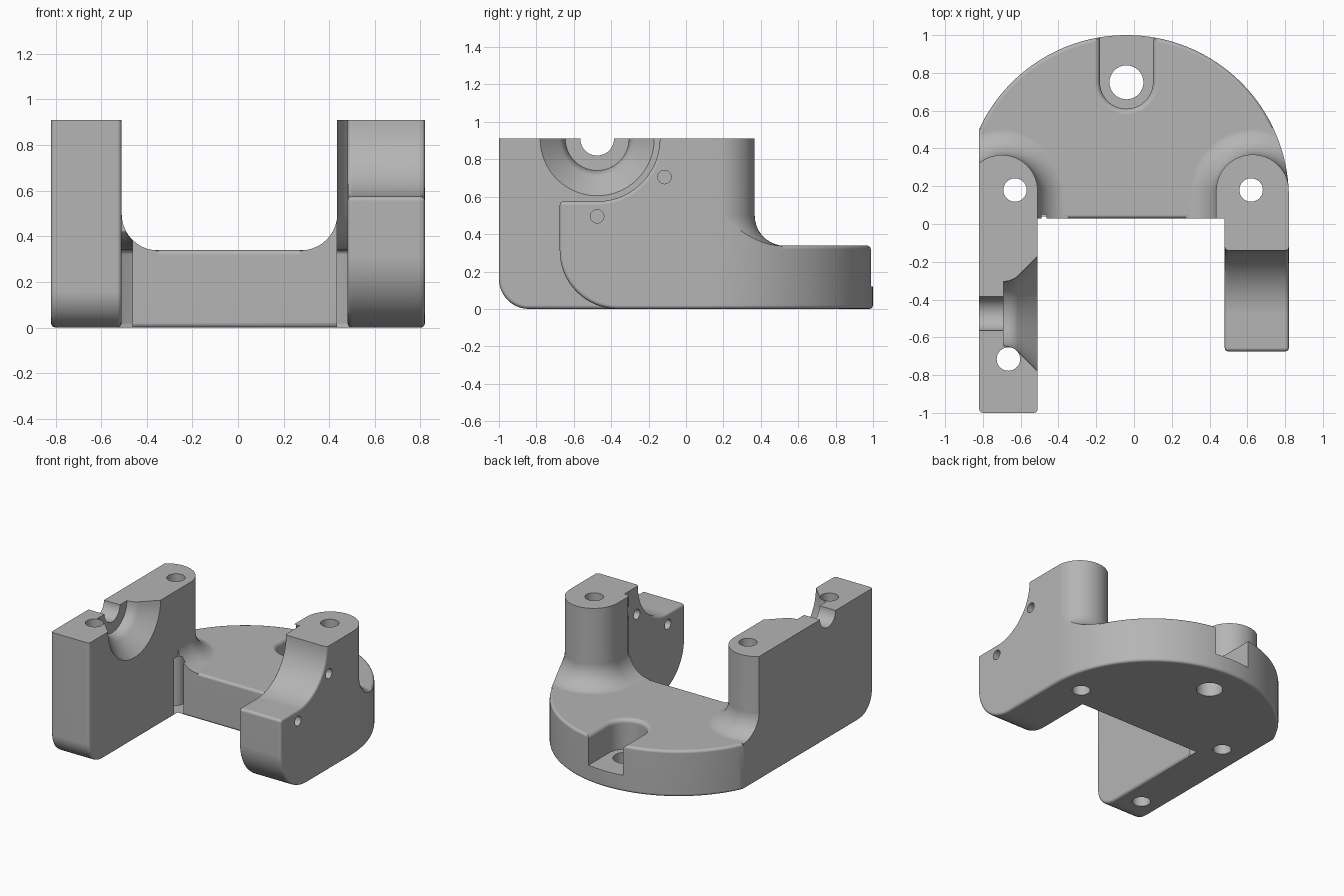
import bpy, bmesh
from math import sin, cos, pi, acos, radians

if "Cube" in bpy.data.objects:
    bpy.data.objects.remove(bpy.data.objects["Cube"], do_unlink=True)

TOP, DECK, EDGE = 0.91, 0.34, 0.02
WALL_IN, SIDE, FRONT = -0.51, 0.82, 0.03
AXIS_Y = -0.475                      # shared axis of the conical seat and the arm curve

grey = bpy.data.materials.new("machined_grey")
grey.use_nodes = True
grey.diffuse_color = (0.46, 0.46, 0.46, 1)
grey.node_tree.nodes["Principled BSDF"].inputs["Base Color"].default_value = grey.diffuse_color


def arc(cx, cy, r, a0, a1, n):
    """Points along an arc, angles in radians."""
    return [(cx + r * cos(a0 + (a1 - a0) * i / n),
             cy + r * sin(a0 + (a1 - a0) * i / n)) for i in range(n + 1)]


def loft(name, rings, bevel_rule=None):
    """Closed solid through rings of equal length, with chosen edges rounded."""
    bm = bmesh.new()
    rows = [[bm.verts.new(p) for p in ring] for ring in rings]
    n = len(rows[0])
    for low, high in zip(rows, rows[1:]):
        for i in range(n):
            j = (i + 1) % n
            bm.faces.new((low[i], low[j], high[j], high[i]))
    bm.faces.new(rows[0][::-1])
    bm.faces.new(rows[-1])
    bmesh.ops.recalc_face_normals(bm, faces=bm.faces[:])
    if bevel_rule:
        edges = [e for e in bm.edges if bevel_rule(e.verts[0].co, e.verts[1].co)]
        bmesh.ops.bevel(bm, geom=edges, offset=EDGE, offset_type='OFFSET',
                        segments=3, profile=0.5, affect='EDGES', clamp_overlap=True)
    mesh = bpy.data.meshes.new(name)
    bm.to_mesh(mesh)
    bm.free()
    mesh.materials.append(grey)
    ob = bpy.data.objects.new(name, mesh)
    bpy.context.collection.objects.link(ob)
    return ob


def prism(name, outline, z0, z1, rule=None):
    return loft(name, [[(x, y, z) for x, y in outline] for z in (z0, z1)], rule)


def slab(name, profile, x0, x1, rule=None):
    return loft(name, [[(x, y, z) for y, z in profile] for x in (x0, x1)], rule)


def tongue(cx, cy, r, end_y, layers):
    """Round-ended outline stacked through (outset, z) layers."""
    s = 1 if end_y < cy else -1
    rings = []
    for d, z in layers:
        pts = [(x, cy + s * (y - cy)) for x, y in arc(cx, cy, r + d, 0, pi, 32)]
        pts += [(cx - r - d, end_y), (cx + r + d, end_y)]
        rings.append([(x, y, z) for x, y in pts])
    return rings


def combine(target, other, operation):
    """Apply a boolean and discard the operand."""
    mod = target.modifiers.new("bool", 'BOOLEAN')
    mod.operation, mod.solver, mod.object = operation, 'EXACT', other
    bpy.context.view_layer.objects.active = target
    bpy.ops.object.modifier_apply(modifier=mod.name)
    bpy.data.objects.remove(other, do_unlink=True)


def side_edges(back):
    """Edges around a slab's side faces, apart from its top and hidden back."""
    def rule(a, b):
        return (abs(a.x - b.x) < 1e-5 and min(a.z, b.z) < TOP - 1e-4
                and min(a.y, b.y) < back - 1e-4)
    return rule


# Half-round base plate
outline = arc(-0.04, 0.14, 0.86, 0, acos(-0.78 / 0.86), 64)
outline += [(-SIDE, FRONT), (SIDE, FRONT)]
body = prism("bracket_body", outline, 0, DECK, lambda a, b: abs(a.z - b.z) < 1e-5)

# Posts with a flared foot, trimmed to the plate outline
FLARE = 0.16
foot = [(FLARE * (1 - sin(a)), DECK - 0.002 + FLARE * (1 - cos(a)))
        for a in [pi / 2 * i / 10 for i in range(11)]]
layers = [(FLARE, DECK - 0.03)] + foot + [(0, TOP)]
for name, cx, r in (("wall_post", -0.70, 0.19), ("arm_post", 0.6275, 0.1925)):
    post = loft(name, tongue(cx, 0.175, r, -0.3, layers))
    combine(post, prism("trim", outline, 0.1, 1.2), 'INTERSECT')
    combine(body, post, 'UNION')

# Long side wall with a rounded lower front corner
back = 0.175
profile = [(back, 0), (back, TOP), (-1, TOP)] + arc(-0.84, 0.16, 0.16, pi, 1.5 * pi, 12)
combine(body, slab("side_wall", profile, -SIDE, WALL_IN, side_edges(back)), 'UNION')

# Short arm with a concave upper curve and a rounded underside
back = 0.14
profile = [(back, 0), (back, TOP)] + arc(AXIS_Y, TOP, 0.335, 0, -pi / 2, 20)
profile += arc(-0.655, 0.555, 0.02, pi / 2, pi, 3)
profile += arc(-0.365, 0.31, 0.31, pi, 1.5 * pi, 16)
combine(body, slab("arm", profile, 0.48, SIDE, side_edges(back)), 'UNION')

# Small inside fillets where the wall and arm meet the plate front
for x, s, top in ((WALL_IN, 1, 0.42), (0.48, -1, TOP)):
    f = 0.047
    curve = [(x + s * px, py) for px, py in arc(f, FRONT - f, f, pi / 2, pi, 8)]
    curve += [(x - s * 0.02, FRONT - f), (x - s * 0.02, FRONT + 0.02), (x + s * f, FRONT + 0.02)]
    combine(body, prism("inside_fillet", curve, 0.003, top), 'UNION')

# Open slot in the plate rim, with a rounded lip
LIP = 0.03
lip = [(LIP * (1 - cos(a)), DECK - LIP + LIP * sin(a))
       for a in [pi / 2 * i / 5 for i in range(6)]]
slot = loft("slot_cutter", tongue(-0.04, 0.75, 0.14, 1.2, [(0, 0.12)] + lip + [(LIP, 0.5)]))
combine(body, slot, 'DIFFERENCE')

# Conical seat and shaft hole through the side wall
seat = [(-0.9, 0.09), (-0.69, 0.09), (-0.69, 0.17), (-0.66, 0.175),
        (-0.635, 0.185), (-0.615, 0.2), (WALL_IN, 0.305), (-0.49, 0.325)]
rings = [[(x, y, z) for y, z in arc(AXIS_Y, TOP, r, 0, 2 * pi, 64)[:-1]] for x, r in seat]
combine(body, loft("seat_cutter", rings), 'DIFFERENCE')

# Vertical bolt holes
for x, y, r in ((-0.63, 0.18, 0.062), (0.62, 0.18, 0.062),
                (-0.665, -0.715, 0.062), (-0.04, 0.75, 0.09)):
    circle = arc(x, y, r, 0, 2 * pi, 32)[:-1]
    combine(body, prism("bolt_cutter", circle, -0.1, 1.1), 'DIFFERENCE')

# Cross holes through the arm
for y, z in ((AXIS_Y, 0.495), (-0.115, 0.705)):
    circle = arc(y, z, 0.036, 0, 2 * pi, 24)[:-1]
    combine(body, slab("pin_cutter", circle, 0.3, 1), 'DIFFERENCE')

# Clean up and shade
bm = bmesh.new()
bm.from_mesh(body.data)
bmesh.ops.remove_doubles(bm, verts=bm.verts[:], dist=0.0002)
bm.to_mesh(body.data)
bm.free()
bpy.ops.object.select_all(action='DESELECT')
body.select_set(True)
bpy.context.view_layer.objects.active = body
bpy.ops.object.shade_smooth_by_angle(angle=radians(32))
weighted = body.modifiers.new("weighted_normals", 'WEIGHTED_NORMAL')
weighted.keep_sharp = True
